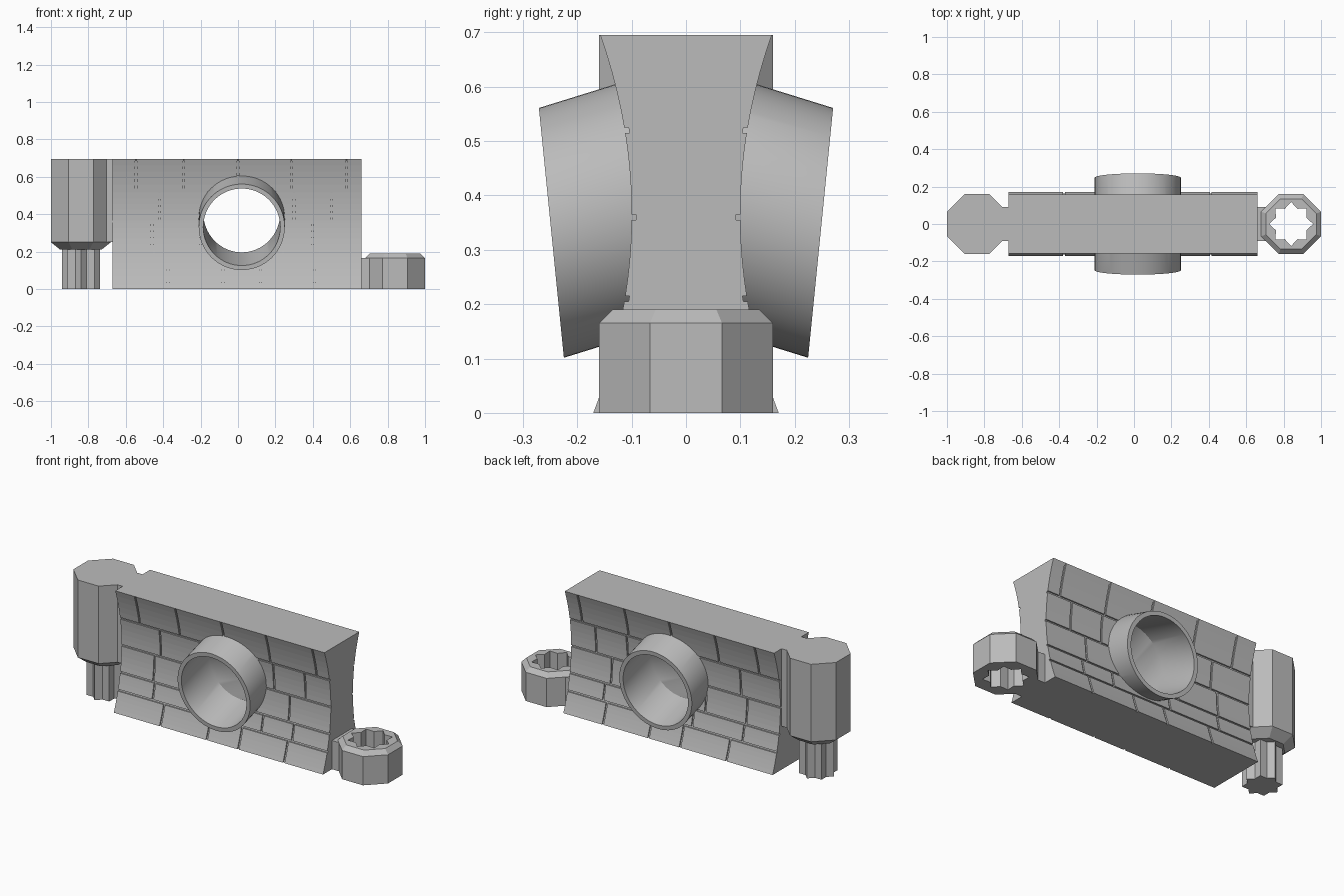
import bpy, bmesh
from math import sin, cos, pi, radians

default = bpy.data.objects.get("Cube")
if default:
    bpy.data.objects.remove(default, do_unlink=True)

stone = bpy.data.materials.new("grey_stone")
stone.use_nodes = True
stone.diffuse_color = (0.5, 0.5, 0.5, 1)
stone.node_tree.nodes["Principled BSDF"].inputs["Base Color"].default_value = (0.5, 0.5, 0.5, 1)

HEIGHT, LEFT_END, RIGHT_END = 0.695, -0.67, 0.66
POST_X, RING_X = -0.84, 0.84
GROOVE = 0.008


def loft(bm, rings, closed=False):
    """Skin a list of equal-length rings; cap the ends unless closed."""
    rows = [[bm.verts.new(p) for p in ring] for ring in rings]
    n = len(rows[0])
    pairs = list(zip(rows, rows[1:]))
    if closed:
        pairs.append((rows[-1], rows[0]))
    for a, b in pairs:
        for i in range(n):
            j = (i + 1) % n
            bm.faces.new((a[i], a[j], b[j], b[i]))
    if not closed:
        bm.faces.new(rows[0])
        bm.faces.new(rows[-1])


def finish(name, bm, smooth=None):
    bmesh.ops.recalc_face_normals(bm, faces=bm.faces)
    mesh = bpy.data.meshes.new(name)
    bm.to_mesh(mesh)
    bm.free()
    obj = bpy.data.objects.new(name, mesh)
    bpy.context.collection.objects.link(obj)
    mesh.materials.append(stone)
    if smooth:
        activate(obj)
        bpy.ops.object.shade_smooth_by_angle(angle=radians(smooth))
    return obj


def activate(obj):
    bpy.ops.object.select_all(action='DESELECT')
    obj.select_set(True)
    bpy.context.view_layer.objects.active = obj


def solid(name, rings, closed=False, smooth=None):
    bm = bmesh.new()
    loft(bm, rings, closed)
    return finish(name, bm, smooth)


def cut(obj, cutter):
    mod = obj.modifiers.new("opening", 'BOOLEAN')
    mod.operation, mod.solver, mod.object = 'DIFFERENCE', 'EXACT', cutter
    activate(obj)
    bpy.ops.object.modifier_apply(modifier=mod.name)


# Concave wall section
def half_width(z):
    return 0.1 + 0.53 * (z - 0.365) ** 2


def steps(z0, z1, n):
    return [z0 + (z1 - z0) * i / n for i in range(n + 1)]


side = [(half_width(z) - GROOVE, z) for z in steps(0, HEIGHT - 0.01, 20)]
side.append((half_width(HEIGHT), HEIGHT))
section = side + [(-y, z) for y, z in reversed(side)]
core = solid("wall_core", [[(x, y, z) for y, z in section] for x in (LEFT_END, RIGHT_END)])

# Bricks standing proud of the core, the same on both faces
courses = [
    (0, 0.115, (-0.375, -0.08, 0.12, 0.41)),
    (0.115, 0.21, (-0.45, -0.13, 0.24, 0.435)),
    (0.21, 0.36, (-0.46, -0.2, 0.1, 0.4)),
    (0.36, 0.52, (-0.42, -0.16, 0.3, 0.5)),
    (0.52, HEIGHT, (-0.545, -0.29, 0, 0.285, 0.58)),
]
bm = bmesh.new()
gap = 0.005
for low, high, joints in courses:
    z0 = low + gap if low else 0
    z1 = high - gap if high < HEIGHT else HEIGHT
    zs = steps(z0, z1, 5)
    edges = [LEFT_END - gap, *joints, RIGHT_END + gap]
    for a, b in zip(edges, edges[1:]):
        for s in (-1, 1):
            face = [(s * half_width(z), z) for z in zs]
            back = [(s * (half_width(z) - GROOVE - 0.003), z) for z in reversed(zs)]
            loft(bm, [[(x, y, z) for y, z in face + back] for x in (a + gap, b - gap)])
bricks = finish("wall_bricks", bm)

# Drooping pipe through the wall, with slanted mouths
SLOPE, CENTRE, SEGMENTS = 0.31, 0.408, 64


def pipe_ring(radius, where):
    ring = []
    for i in range(SEGMENTS):
        t = 2 * pi * i / SEGMENTS
        z = CENTRE + radius * 1.03 * sin(t)
        y = 0
        if where:
            z = (z - 0.2145 * SLOPE) / (1 + 0.1 * SLOPE)
            y = where * (0.2145 + 0.1 * z)
        ring.append((0.02 + radius * cos(t), y, z))
    return ring


cutter = solid("pipe_cutter", [pipe_ring(0.218, w) for w in (-1, 0, 1)])
cutter.hide_render = True
cut(core, cutter)
cut(bricks, cutter)
bpy.data.objects.remove(cutter, do_unlink=True)
outer = [pipe_ring(0.23, w) for w in (-1, 0, 1)]
inner = [pipe_ring(0.206, w) for w in (1, 0, -1)]
solid("pipe", outer + inner, closed=True, smooth=25)


# Octagons and eight-pointed stars share sixteen matching points
def octagon(x, apothem, z):
    return [(x + apothem * cos(k * pi / 8) / (cos(pi / 8) if k % 2 else 1),
             apothem * sin(k * pi / 8) / (cos(pi / 8) if k % 2 else 1), z) for k in range(16)]


def star(x, tip, valley, z):
    return [(x + (valley if k % 2 else tip) * cos(k * pi / 8),
             (valley if k % 2 else tip) * sin(k * pi / 8), z) for k in range(16)]


# Hinge post with a fluted peg
solid("hinge_post", [octagon(POST_X, 0.16, HEIGHT), octagon(POST_X, 0.16, 0.25),
                     octagon(POST_X, 0.11, 0.21)])
solid("hinge_peg", [star(POST_X, 0.102, 0.078, z) for z in (0, 0.22)])

# Socket ring with a star-shaped hole
solid("hinge_socket", [octagon(RING_X, 0.16, 0), octagon(RING_X, 0.16, 0.165),
                       octagon(RING_X, 0.135, 0.19), star(RING_X, 0.118, 0.088, 0.19),
                       star(RING_X, 0.118, 0.088, 0)], closed=True)


# Necks joining the hinge parts to the wall
def neck(name, x0, x1, z0, z1):
    solid(name, [[(x0, -0.09, z), (x1, -0.09, z), (x1, 0.09, z), (x0, 0.09, z)] for z in (z0, z1)])


neck("post_neck", -0.72, -0.64, 0.25, HEIGHT)
neck("socket_neck", 0.63, 0.72, 0, 0.165)
